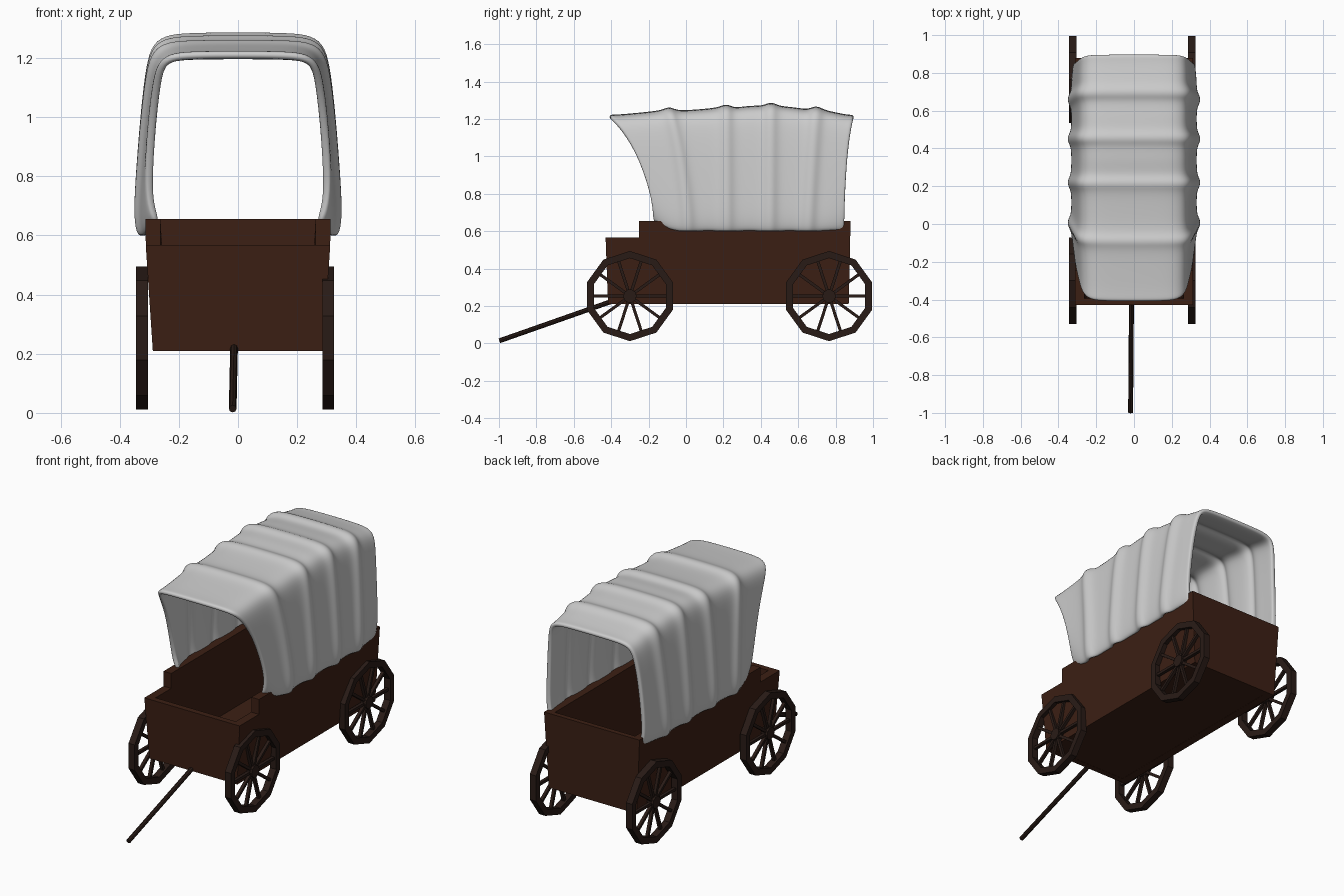
import bpy, bmesh
from math import pi, cos, sin
from mathutils import Vector, Matrix

if "Cube" in bpy.data.objects:
    bpy.data.objects.remove(bpy.data.objects["Cube"])


def material(name, rgb):
    m = bpy.data.materials.new(name)
    m.diffuse_color = (*rgb, 1)
    m.use_nodes = True
    m.node_tree.nodes["Principled BSDF"].inputs["Base Color"].default_value = m.diffuse_color
    return m


WOOD = material("brown_wood", (0.045, 0.014, 0.007))
DARK = material("dark_wood", (0.022, 0.011, 0.008))


def finish(name, bm, mat=None, fix=True):
    if fix:
        bmesh.ops.recalc_face_normals(bm, faces=bm.faces)
    me = bpy.data.meshes.new(name)
    bm.to_mesh(me)
    bm.free()
    ob = bpy.data.objects.new(name, me)
    bpy.context.collection.objects.link(ob)
    if mat:
        me.materials.append(mat)
    return ob


# Wagon bed: walls lean outward with height
Z0, Z1 = 0.21, 0.655


def half_width(z):
    return 0.288 + 0.024 * min(1, (z - Z0) / 0.36)


def side_wall(name, s, thick=0.05):
    outline = [(-0.415, Z0), (0.87, Z0), (0.88, Z1), (-0.25, Z1), (-0.25, 0.567), (-0.43, 0.567)]
    bm = bmesh.new()
    outer = [bm.verts.new((s * half_width(z), y, z)) for y, z in outline]
    inner = [bm.verts.new((s * (half_width(z) - thick), y, z)) for y, z in outline]
    bm.faces.new(outer)
    bm.faces.new(inner[::-1])
    for i in range(6):
        j = (i + 1) % 6
        bm.faces.new((outer[i], inner[i], inner[j], outer[j]))
    finish(name, bm, WOOD)


def cross_wall(name, y_low, y_top, top, thick):
    bm = bmesh.new()
    bmesh.ops.create_cube(bm, size=1)
    for v in bm.verts:
        up = v.co.z > 0
        z = top if up else Z0
        y = y_top if up else y_low
        v.co = Vector((2 * v.co.x * (half_width(z) - 0.001), y + (thick if v.co.y > 0 else 0), z))
    finish(name, bm, WOOD)


side_wall("right_wall", 1)
side_wall("left_wall", -1)
cross_wall("front_wall", -0.417, -0.43, 0.567, 0.035)
cross_wall("tailgate", 0.84, 0.85, Z1, 0.03)
bm = bmesh.new()
bmesh.ops.create_cube(bm, size=1, matrix=Matrix.Translation((0, 0.227, 0.228)) @ Matrix.Diagonal((0.56, 1.27, 0.034, 1)))
finish("floor", bm, WOOD)


# Ten-sided wheels with rim, spokes and hub
def wheel(name, x, y, z=0.253, n=10, R=0.241, r=0.203, w=0.04):
    bm = bmesh.new()
    rings = []
    for k in range(n):
        a = pi / 2 + 2 * pi * k / n
        rings.append([bm.verts.new((dx, q * cos(a), q * sin(a)))
                      for q, dx in ((R, -w / 2), (R, w / 2), (r, w / 2), (r, -w / 2))])
    for k in range(n):
        a, b = rings[k], rings[(k + 1) % n]
        for i in range(4):
            j = (i + 1) % 4
            bm.faces.new((a[i], a[j], b[j], b[i]))
    for k in range(n):
        m = Matrix.Rotation(2 * pi * k / n, 4, 'X') @ Matrix.Translation((0, 0.11, 0)) @ Matrix.Diagonal((0.018, 0.18, 0.016, 1))
        bmesh.ops.create_cube(bm, size=1, matrix=m)
    bmesh.ops.create_cone(bm, cap_ends=True, segments=n, radius1=0.036, radius2=0.036, depth=w,
                          matrix=Matrix.Rotation(pi / 2, 4, 'Y'))
    finish(name, bm, DARK).location = (x, y, z)


for side, x in (("right", 0.305), ("left", -0.325)):
    wheel("front_%s_wheel" % side, x, -0.30)
    wheel("rear_%s_wheel" % side, x, 0.765)

# Tongue: sloping draw pole
a, b = Vector((-0.018, -0.998, 0.014)), Vector((-0.013, -0.36, 0.238))
bm = bmesh.new()
bmesh.ops.create_cone(bm, cap_ends=True, segments=8, radius1=0.013, radius2=0.013, depth=(b - a).length,
                      matrix=Matrix.Translation((a + b) / 2) @ (b - a).to_track_quat('Z', 'Y').to_matrix().to_4x4())
finish("tongue", bm, DARK)

# Canvas cover: lofted arches, raised over each hoop
# half section: (x, height fraction)
half = [(0.332, 0), (0.343, 0.1), (0.338, 0.27), (0.322, 0.58), (0.306, 0.8),
        (0.288, 0.93), (0.245, 0.985), (0.17, 0.998)]
section = half + [(0, 1.0)] + [(-x, t) for x, t in reversed(half)]
# stations: y at bottom, y at top, curve power, top z, width, bottom z, tuck
stations = [(-0.18, -0.408, 2.2, 1.226, 0.95, 0.645, 0.12),
            (-0.165, -0.375, 2.2, 1.222, 0.95, 0.635, 0.06),
            (-0.09, -0.23, 2.0, 1.236, 0.96, 0.605, 0)]
hoops = [(0.01, -0.09, 1.8, 1.262), (0.22, 0.215, 1, 1.277), (0.45, 0.455, 1, 1.287), (0.655, 0.695, 1.3, 1.267)]
valleys = [(0.12, 0.07, 1.5, 1.252), (0.34, 0.335, 1, 1.272), (0.555, 0.575, 1, 1.264), (0.755, 0.79, 1.5, 1.238)]
for (yb, yt, p, z), v in zip(hoops, valleys):
    for d, drop, w in ((-0.045, 0.016, 0.975), (-0.016, 0, 1.03), (0.016, 0, 1.03), (0.045, 0.018, 0.975)):
        stations.append((yb + d, yt + d, p, z - drop, w, 0.595, 0))
    stations.append((*v, 0.975, 0.60, 0))
stations += [(0.835, 0.865, 2.5, 1.222, 0.965, 0.60, 0.03),
             (0.85, 0.897, 3, 1.224, 0.965, 0.60, 0.06)]
bm = bmesh.new()
grid = []
for yb, yt, p, zt, w, zb, tuck in stations:
    grid.append([bm.verts.new((x * (w - tuck * (1 - t) ** 6), yb + (yt - yb) * t ** p, zb + (zt - zb) * t))
                 for x, t in section])
for a, b in zip(grid, grid[1:]):
    for j in range(len(section) - 1):
        bm.faces.new((a[j], b[j], b[j + 1], a[j + 1]))
for f in bm.faces:
    f.smooth = True
cover = finish("canvas_cover", bm, fix=False)
solid = cover.modifiers.new("thickness", 'SOLIDIFY')
solid.thickness = 0.028
solid.offset = -1
sub = cover.modifiers.new("smooth", 'SUBSURF')
sub.levels = sub.render_levels = 2
